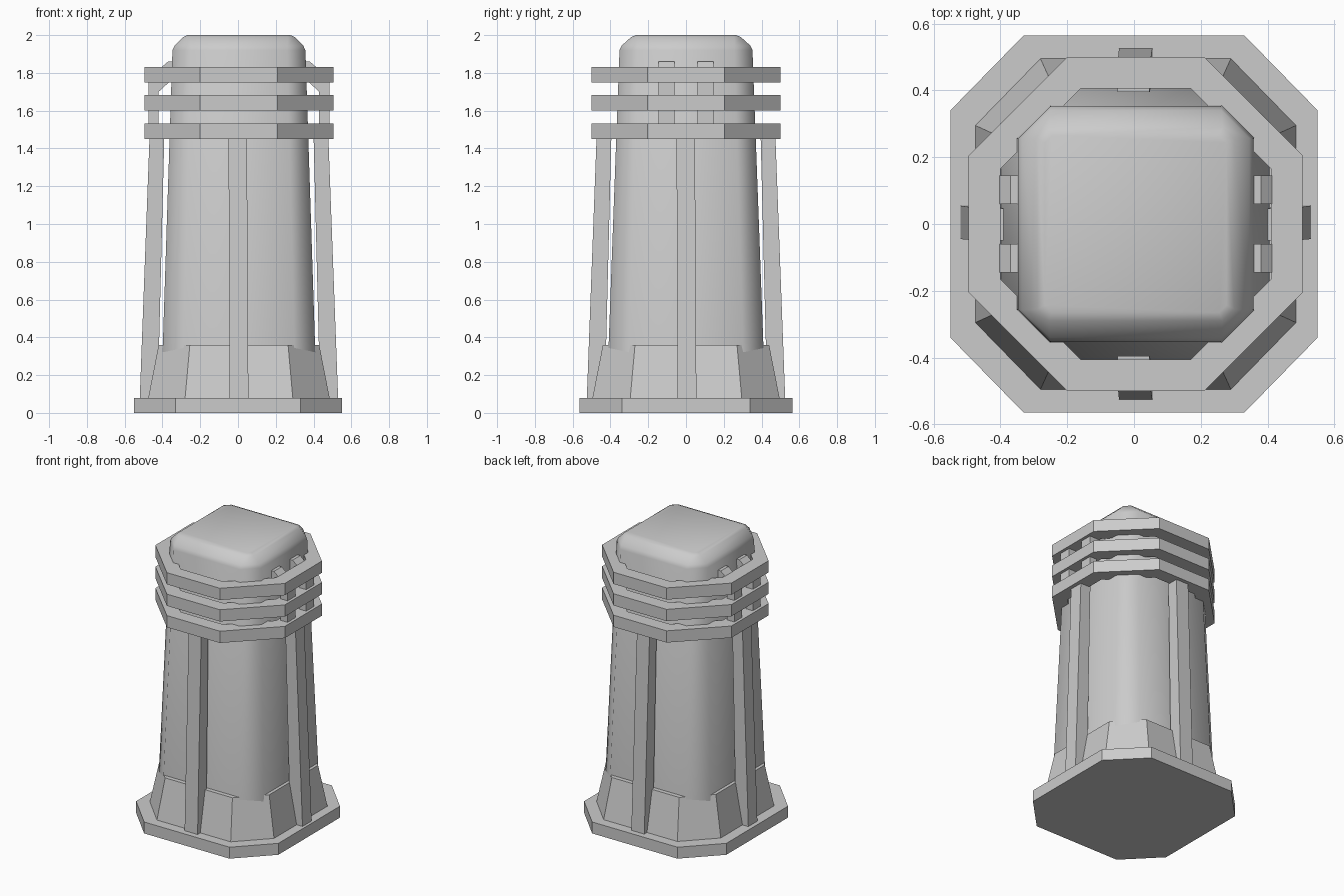
import bpy
from math import radians

if "Cube" in bpy.data.objects:
    bpy.data.objects.remove(bpy.data.objects["Cube"])

OFF = 0.005  # upper parts sit slightly off centre in x


def make(name, verts, faces, smooth=False):
    me = bpy.data.meshes.new(name)
    me.from_pydata(verts, [], faces)
    me.validate()
    ob = bpy.data.objects.new(name, me)
    bpy.context.collection.objects.link(ob)
    if smooth:
        me.shade_smooth()
        me.set_sharp_from_angle(angle=radians(60))
    return ob


def octagon(hx, hy, cx, cy, z, ox=OFF):
    """Chamfered rectangle: half sizes hx, hy; corners start at cx, cy."""
    pts = [(hx, -cy), (hx, cy), (cx, hy), (-cx, hy),
           (-hx, cy), (-hx, -cy), (-cx, -hy), (cx, -hy)]
    return [(x + ox, y, z) for x, y in pts]


def loft(name, loops, closed=False, smooth=False):
    """Bridge the loops; cap the ends, or join last to first if closed."""
    n, m = len(loops[0]), len(loops)
    verts = [v for lp in loops for v in lp]
    faces = []
    for k in range(m if closed else m - 1):
        a, b = k * n, ((k + 1) % m) * n
        faces += [(a + i, a + (i + 1) % n, b + (i + 1) % n, b + i) for i in range(n)]
    if not closed:
        faces += [tuple(reversed(range(n))), tuple(range((m - 1) * n, m * n))]
    return make(name, verts, faces, smooth)


# Base plate and flared skirt
loft("base_plate", [octagon(.55, .565, .33, .34, z, 0) for z in (0, .08)])
loft("skirt", [octagon(.48, .495, .285, .295, .08), octagon(.425, .44, .26, .27, .36)])

# Tapered smooth body with rounded cap
loft("body", [octagon(.412, .42, .30, .31, .08),
              octagon(.352, .352, .255, .255, 1.92),
              octagon(.34, .34, .257, .257, 1.945),
              octagon(.295, .29, .26, .255, 1.99),
              octagon(.272, .265, .25, .243, 2.0)], smooth=True)

# Three octagonal collar rings
for i, z in enumerate((1.45, 1.60, 1.75)):
    outer = [octagon(.50, .50, .205, .205, h) for h in (z, z + .082)]
    inner = [octagon(.405, .405, .165, .165, h) for h in (z + .082, z)]
    loft(f"collar_ring_{i + 1}", outer + inner, closed=True)


# Sloping ribs on the four sides
def rib(name, place):
    def section(r0, r1, w0, w1, z):
        return [place(r, w, z) for r, w in ((r0, w0), (r1, w0), (r1, w1), (r0, w1))]
    loft(name, [section(.43, .525, -.045, .055, .08), section(.395, .473, -.05, .047, 1.47)])


rib("rib_front", lambda r, w, z: (w, -r, z))
rib("rib_back", lambda r, w, z: (w, r, z))
rib("rib_right", lambda r, w, z: (r + OFF, w, z))
rib("rib_left", lambda r, w, z: (-r + OFF, w, z))

# Bent brackets tying the rings to the body on the left and right
profile = [(.33, 1.86), (.375, 1.86), (.48, 1.77), (.48, 1.48),
           (.425, 1.48), (.425, 1.70), (.36, 1.76), (.33, 1.76)]
for side, s in (("right", 1), ("left", -1)):
    for j, y0 in enumerate((-.145, .06)):
        loft(f"bracket_{side}_{j + 1}",
             [[(s * x + OFF, y, z) for x, z in profile] for y in (y0, y0 + .085)])

# Consistent outward normals
import bmesh
for ob in bpy.context.collection.objects:
    bm = bmesh.new()
    bm.from_mesh(ob.data)
    bmesh.ops.recalc_face_normals(bm, faces=bm.faces)
    bm.to_mesh(ob.data)
    bm.free()
